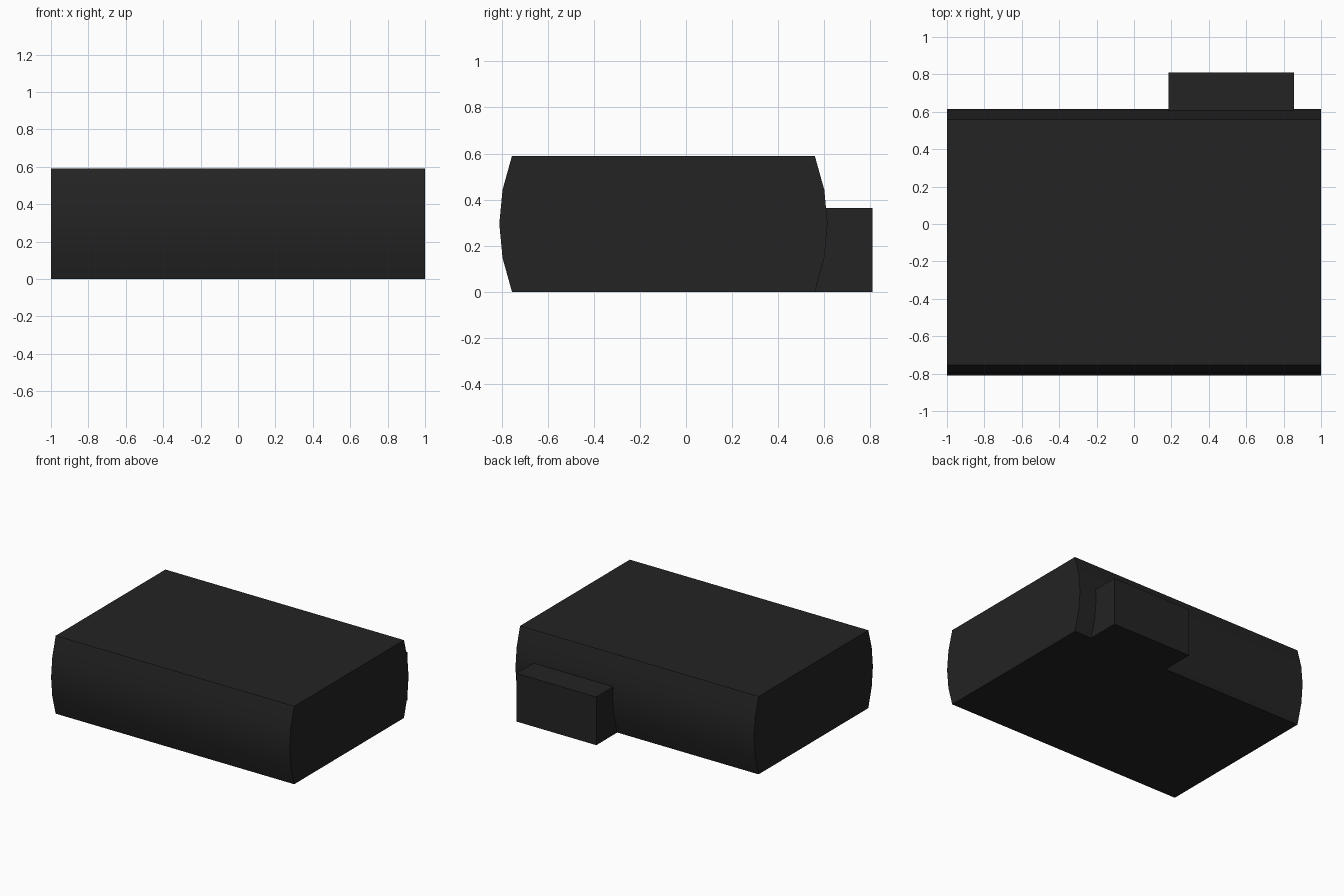
import bpy, bmesh
from math import radians

if "Cube" in bpy.data.objects:
    bpy.data.objects.remove(bpy.data.objects["Cube"], do_unlink=True)

# Matte black plastic
black = bpy.data.materials.new("matte_black")
black.use_nodes = True
colour = (0.017, 0.017, 0.017, 1)
black.diffuse_color = colour
bsdf = black.node_tree.nodes["Principled BSDF"]
bsdf.inputs["Base Color"].default_value = colour
bsdf.inputs["Roughness"].default_value = 0.8


def extrude_profile(name, profile, x0, x1):
    """Extrude a closed (y, z) outline along x."""
    bm = bmesh.new()
    face = bm.faces.new([bm.verts.new((x0, y, z)) for y, z in profile])
    moved = bmesh.ops.extrude_face_region(bm, geom=[face])["geom"]
    bmesh.ops.translate(bm, vec=(x1 - x0, 0, 0),
                        verts=[v for v in moved if isinstance(v, bmesh.types.BMVert)])
    bmesh.ops.recalc_face_normals(bm, faces=bm.faces[:])
    mesh = bpy.data.meshes.new(name)
    bm.to_mesh(mesh)
    bm.free()
    mesh.materials.append(black)
    obj = bpy.data.objects.new(name, mesh)
    bpy.context.collection.objects.link(obj)
    bpy.ops.object.select_all(action="DESELECT")
    obj.select_set(True)
    bpy.context.view_layer.objects.active = obj
    bpy.ops.object.shade_smooth_by_angle(angle=radians(30))
    return obj


# Main body: flat top and base, bulging front and back
height, centre_y = 0.59, -0.098
bulge = [(0.657, 0), (0.698, 0.25), (0.712, 0.5), (0.698, 0.75), (0.657, 1)]
back = [(centre_y + y, t * height) for y, t in bulge]
front = [(centre_y - y, t * height) for y, t in reversed(bulge)]
extrude_profile("body", back + front, -1, 1)

# Connector block on the back, flush with the base
extrude_profile("rear_connector", [(0.55, 0), (0.81, 0), (0.81, 0.365), (0.55, 0.365)],
                0.185, 0.855)
